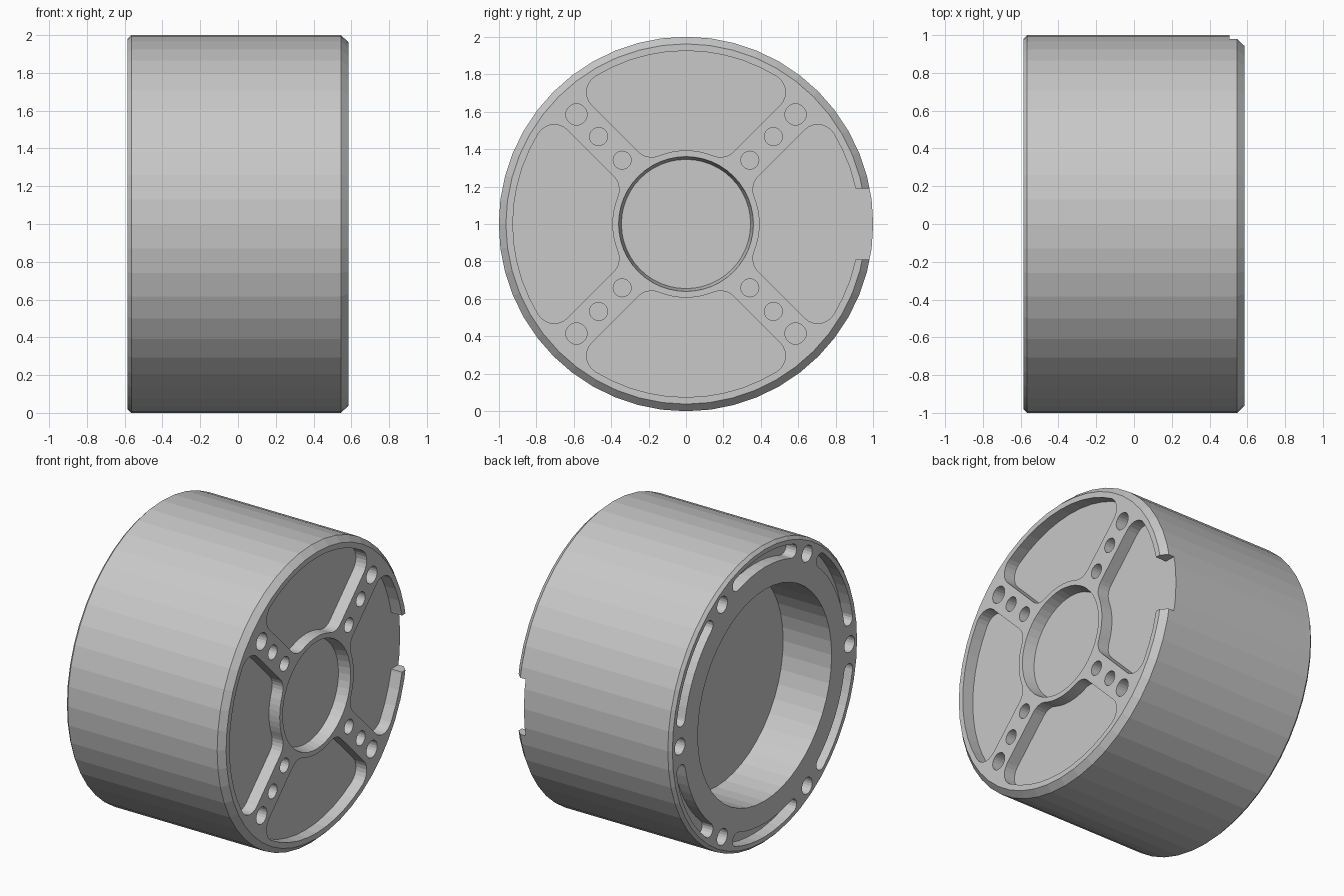
import bpy, bmesh
from math import sin, cos, asin, radians, degrees, sqrt
from mathutils import Vector, Matrix

if "Cube" in bpy.data.objects:
    bpy.data.objects.remove(bpy.data.objects["Cube"])

END = 0.585        # half length along x
FLOOR = 0.505      # floor of the recesses in the right end
AXIS_Z = 1.0

grey = bpy.data.materials.new("plain grey")
grey.use_nodes = True
colour = (0.58, 0.58, 0.58, 1)
grey.diffuse_color = colour
grey.node_tree.nodes["Principled BSDF"].inputs["Base Color"].default_value = colour


def make_object(name, bm):
    bmesh.ops.recalc_face_normals(bm, faces=bm.faces[:])
    mesh = bpy.data.meshes.new(name)
    bm.to_mesh(mesh)
    bm.free()
    mesh.materials.append(grey)
    obj = bpy.data.objects.new(name, mesh)
    obj.location.z = AXIS_Z
    bpy.context.collection.objects.link(obj)
    return obj


def arc(centre, r, a0, a1, n):
    """Points on an arc in the (y, z) plane, angles in degrees."""
    angles = [radians(a0 + (a1 - a0) * i / n) for i in range(n + 1)]
    return [(centre[0] + r * cos(a), centre[1] + r * sin(a)) for a in angles]


def polar(r, a):
    return (r * cos(radians(a)), r * sin(radians(a)))


def add_prism(bm, outline, x0, x1, turn=0):
    rot = Matrix.Rotation(radians(turn), 3, 'X')
    face = bm.faces.new([bm.verts.new(rot @ Vector((x0, y, z))) for y, z in outline])
    out = bmesh.ops.extrude_face_region(bm, geom=[face])
    verts = [v for v in out["geom"] if isinstance(v, bmesh.types.BMVert)]
    bmesh.ops.translate(bm, verts=verts, vec=(x1 - x0, 0, 0))


def circle(centre, r, n=20):
    return arc(centre, r, 0, 360, n)[:-1]


def pocket_outline(hub=0.393, rim=0.925, spoke=0.093, r=0.1):
    """Quarter pocket between two spokes with rounded corners."""
    a_in = 45 - degrees(asin((spoke + r) / (hub + r)))
    a_out = 45 - degrees(asin((spoke + r) / (rim - r)))
    half = arc((0, 0), hub, 0, a_in, 4)[:-1]
    half += arc(polar(hub + r, a_in), r, a_in + 180, 135, 5)
    half += arc(polar(rim - r, a_out), r, 135, a_out, 7)
    half += arc((0, 0), rim, a_out, 0, 5)[1:]
    return half + [(y, -z) for y, z in reversed(half[1:-1])]


def slot_outline(mid=0.905, w=0.045, half=19):
    pts = arc((0, 0), mid + w, -half, half, 8)
    pts += arc(polar(mid, half), w, half, half + 180, 8)[1:-1]
    pts += arc((0, 0), mid - w, half, -half, 8)
    pts += arc(polar(mid, -half), w, 180 - half, 360 - half, 8)[1:-1]
    return pts


# Housing: turned profile (x, radius) with a deep bore at the back, shallow one in front
profile = [(-0.225, 0), (-0.225, 0.71), (-END, 0.71), (-END, 0.98), (-0.565, 1),
           (0.545, 1), (END, 0.962), (END, 0.36), (FLOOR, 0.345), (FLOOR, 0)]
bm = bmesh.new()
ring = [bm.verts.new((x, 0, r)) for x, r in profile]
edges = [bm.edges.new(pair) for pair in zip(ring, ring[1:])]
bmesh.ops.spin(bm, geom=ring + edges, cent=(0, 0, 0), axis=(1, 0, 0),
               angle=radians(360), steps=48)
bmesh.ops.remove_doubles(bm, verts=bm.verts[:], dist=0.0005)
housing = make_object("housing", bm)

# Right end: four pockets and three holes on each spoke
bm = bmesh.new()
for k in range(4):
    add_prism(bm, pocket_outline(), FLOOR, 0.7, 90 * k)
    for d, r in ((0.585, 0.057), (0.467, 0.048), (0.341, 0.048)):
        add_prism(bm, circle((d, d), r), 0.3, 0.7, 90 * k)
# Left end: six curved slots with a hole between each pair
for k in range(6):
    add_prism(bm, slot_outline(), -END + 0.08, -0.7, 60 * k + 30)
    add_prism(bm, circle((0.9, 0), 0.055), -0.35, -0.7, 60 * k)
recesses = make_object("recess_cutter", bm)

# Notch through the rim at the rear
bm = bmesh.new()
add_prism(bm, [(0.8, -0.19), (1.1, -0.19), (1.1, 0.19), (0.8, 0.19)], FLOOR, 0.7)
notch = make_object("notch_cutter", bm)

# Cut the recesses and drop the cutters
bpy.context.view_layer.objects.active = housing
for cutter in (recesses, notch):
    cutter.hide_render = True
    mod = housing.modifiers.new(cutter.name, 'BOOLEAN')
    mod.operation = 'DIFFERENCE'
    mod.solver = 'EXACT'
    mod.object = cutter
    bpy.ops.object.modifier_apply(modifier=mod.name)
    bpy.data.objects.remove(cutter)
